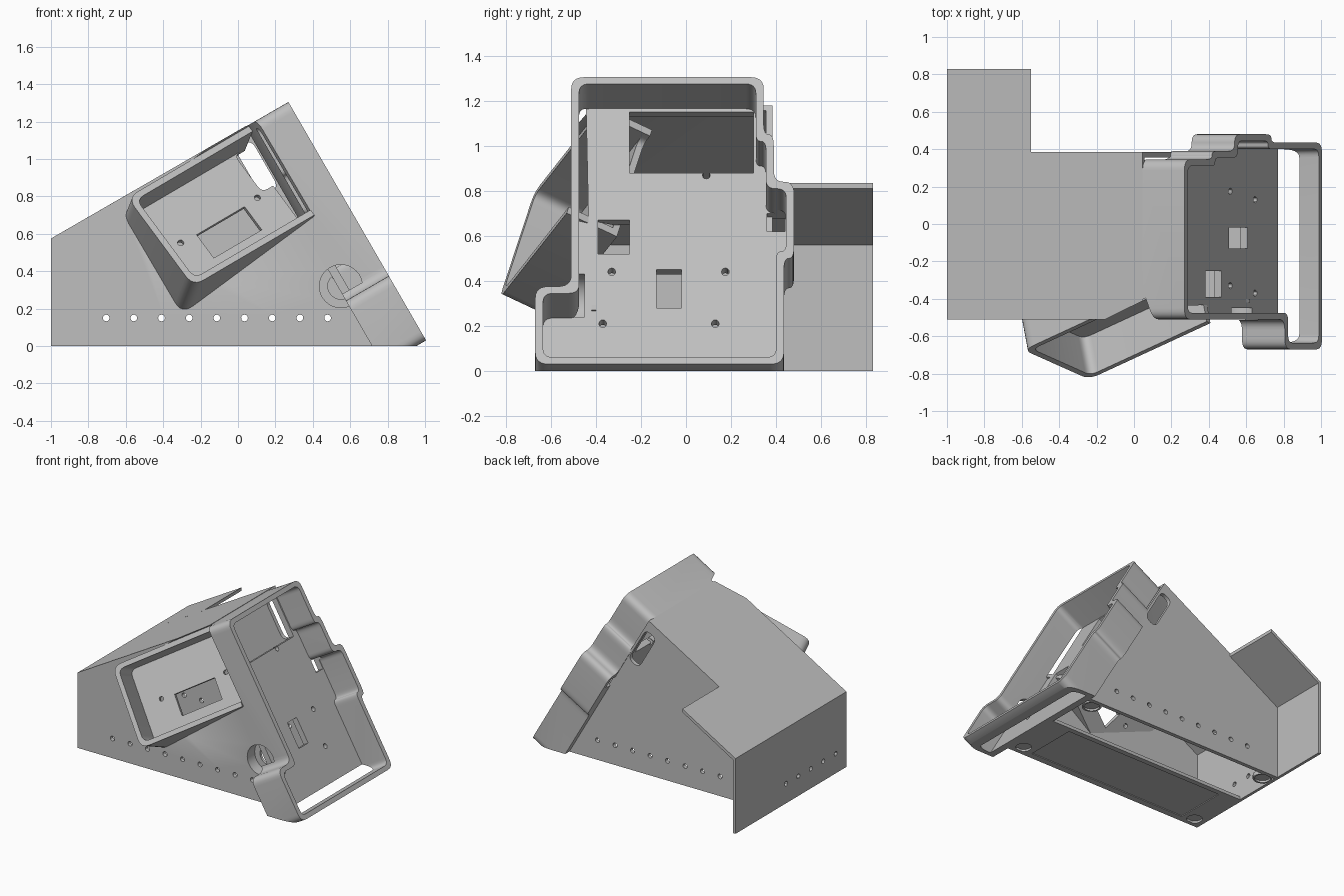
import bpy, bmesh, math
from mathutils import Matrix, Vector

cube = bpy.data.objects.get("Cube")
if cube:
    bpy.data.objects.remove(cube, do_unlink=True)

grey = bpy.data.materials.new("plain grey")
grey.use_nodes = True
grey.diffuse_color = (0.52, 0.52, 0.52, 1)
grey.node_tree.nodes["Principled BSDF"].inputs["Base Color"].default_value = (0.52, 0.52, 0.52, 1)


def frame(x, y, z, origin):
    m = Matrix((x, y, z)).transposed().to_4x4()
    m.translation = origin
    return m


def rounded(pts, radius, corners):
    out = []
    for i, p in enumerate(pts):
        p, a, b = Vector(p), Vector(pts[i - 1]), Vector(pts[(i + 1) % len(pts)])
        if radius == 0 or (corners is not None and i not in corners):
            out.append(p)
            continue
        da, db = a - p, b - p
        a = p + da.normalized() * min(radius, da.length * 0.48)
        b = p + db.normalized() * min(radius, db.length * 0.48)
        for k in range(7):
            t = k / 6
            out.append(a * (1 - t) ** 2 + p * 2 * t * (1 - t) + b * t * t)
    return out


def inset(pts, d):
    # Mitred inward offset of a counter-clockwise outline
    out = []
    for i, p in enumerate(pts):
        p = Vector(p)
        e1 = (p - Vector(pts[i - 1])).normalized()
        e2 = (Vector(pts[(i + 1) % len(pts)]) - p).normalized()
        n1, n2 = Vector((-e1.y, e1.x)), Vector((-e2.y, e2.x))
        out.append(p + (n1 + n2) * d / (1 + n1.dot(n2)))
    return out


def prism(name, pts, m, lo, hi, radius=0, corners=None):
    ring = rounded(pts, radius, corners)
    bm = bmesh.new()
    low = [bm.verts.new(m @ Vector((p[0], p[1], lo))) for p in ring]
    top = [bm.verts.new(m @ Vector((p[0], p[1], hi))) for p in ring]
    bm.faces.new(low)
    bm.faces.new(top)
    for i in range(len(ring)):
        j = (i + 1) % len(ring)
        bm.faces.new((low[i], low[j], top[j], top[i]))
    bmesh.ops.recalc_face_normals(bm, faces=bm.faces)
    mesh = bpy.data.meshes.new(name)
    bm.to_mesh(mesh)
    bm.free()
    mesh.materials.append(grey)
    ob = bpy.data.objects.new(name, mesh)
    bpy.context.collection.objects.link(ob)
    return ob


def rect(x0, x1, y0, y1):
    return [(x0, y0), (x1, y0), (x1, y1), (x0, y1)]


def circle(x, y, r, n=24):
    return [(x + r * math.cos(math.tau * i / n), y + r * math.sin(math.tau * i / n)) for i in range(n)]


def cut(ob, *cutters):
    for c in cutters:
        c.hide_render = True
        mod = ob.modifiers.new("cut", "BOOLEAN")
        mod.operation, mod.solver, mod.object = "DIFFERENCE", "EXACT", c
    graph = bpy.context.evaluated_depsgraph_get()
    mesh = bpy.data.meshes.new_from_object(ob.evaluated_get(graph))
    ob.modifiers.clear()
    ob.data = mesh
    for c in cutters:
        bpy.data.objects.remove(c, do_unlink=True)


# Working frames: side profile (x, z, depth y), plan, end wall, sloped tray, tilted screen pod
SIDE = frame((1, 0, 0), (0, 0, 1), (0, 1, 0), (0, 0, 0))
PLAN = Matrix.Identity(4)
END = frame((0, 1, 0), (0, 0, 1), (1, 0, 0), (0, 0, 0))
C, S = math.cos(math.radians(30)), 0.5
TRAY = frame((0, 1, 0), (-S, 0, C), (C, 0, S), (1.023, 0, 0))
u = Vector((0.80, 0.37, 0.47)).normalized()
n = u.cross(Vector((-0.586, 0.251, 0.77))).normalized()
POD = frame(u, n.cross(u), n, (-0.24, -0.83, 0.32))
POD_W, POD_H = 0.81, 0.61
pod_outline = rect(0, POD_W, 0, POD_H)
pod_inside = rect(0.035, POD_W + 0.2, 0.035, POD_H - 0.035)


def pod_space():
    return prism("pod_cutter", pod_outline, POD, -0.25, 0.6, 0.07, (0, 3))


# Hollow wedge body with rows of vent holes
body = prism("body", [(-1, 0), (-1, 0.575), (0.045, 1.178), (0.735, 0)], SIDE, -0.51, 0.385)
slot = [(x * 0.5 + y * C + 0.1, -x * C + y * 0.5 + 0.95) for x, y in rect(-0.15, 0.15, -0.05, 0.05)]
holes = [prism("hole", circle(-0.705 + i * 0.148, 0.15, 0.018, 12), SIDE, -0.6, 0.5) for i in range(9)]
holes += [prism("hole", circle(-0.38 + i * 0.15, 0.15, 0.018, 12), END, -1.1, -0.9) for i in range(5)]
cut(body,
    prism("hollow", [(-0.978, -0.1), (-0.978, 0.56), (0.2, 1.24), (1, -0.1)], SIDE, -0.48, 0.355),
    pod_space(),
    prism("back_slot", slot, SIDE, 0.3, 0.5, 0.048),
    prism("port", circle(0.55, 0.32, 0.115, 32), SIDE, -0.6, -0.45),
    *holes)

# Open wing continuing the roof and end wall to the rear
prism("rear_wing", [(-1, 0), (-1, 0.575), (-0.55, 0.835), (-0.55, 0.81), (-0.978, 0.56), (-0.978, 0)],
      SIDE, 0.36, 0.83)

# Sloped tray with stepped rim, clipped flat at the ground
outline = [(y, z / C) for y, z in (
    (-0.67, 0.03), (0.435, 0.03), (0.435, 0.5), (0.48, 0.5), (0.48, 0.84), (0.39, 0.84),
    (0.39, 1.05), (0.345, 1.05), (0.345, 1.305), (-0.51, 1.305), (-0.51, 0.375), (-0.67, 0.375))]
DEPTH = 0.22


def floor_cut(pts):
    # Cutter through the tray floor, from outline points as seen level from the side
    return prism("floor_cut", [(y, (z + DEPTH * S) / C) for y, z in pts], TRAY, -0.3, -0.19)


tray = prism("sloped_tray", outline, TRAY, -0.265, 0, 0.06)
cut(tray,
    prism("recess", inset(outline, 0.035), TRAY, -DEPTH, 0.1, 0.045),
    floor_cut([(-0.25, 0.88), (0.3, 0.88), (0.3, 1.15), (-0.25, 1.15)]),
    floor_cut(rect(-0.13, -0.02, 0.28, 0.45)),
    floor_cut(rect(-0.39, -0.25, 0.52, 0.67)),
    floor_cut(rect(0.36, 0.44, 0.62, 0.7)),
    *[floor_cut(circle(y, z, 0.017, 12)) for y, z in
      ((0.09, 0.87), (-0.33, 0.44), (0.175, 0.44), (-0.37, 0.21), (0.13, 0.21))],
    pod_space(),
    prism("port", circle(0.55, 0.32, 0.115, 32), SIDE, -0.512, -0.45),
    prism("ground_cut", rect(-2, 2, -2, 2), PLAN, -1, 0))

# Tilted screen dish, open towards the tray
dish = prism("screen_dish", pod_outline, POD, -0.25, 0, 0.07, (0, 3))
cut(dish,
    prism("recess", pod_inside, POD, -0.22, 0.1, 0.05, (0, 3)),
    prism("window", rect(0.285, 0.605, 0.14, 0.3), POD, -0.4, 0),
    prism("side_notch", rect(0.735, 0.95, 0.32, 0.575), POD, -0.4, -0.1, 0.04, (0, 3)),
    prism("screw", circle(0.183, 0.306, 0.017, 12), POD, -0.4, 0),
    prism("screw", circle(0.695, 0.306, 0.017, 12), POD, -0.4, 0))

# Walls joining the dish to the body front
hood = prism("screen_hood", pod_outline, POD, -0.44, -0.2, 0.07, (0, 3))
cut(hood,
    prism("hollow", pod_inside, POD, -0.6, 0.1, 0.05, (0, 3)),
    prism("inside_cut", rect(-2, 2, -2, 2), SIDE, -0.49, 1))

# Round port cup behind the front wall
cup = prism("port_cup", circle(0.55, 0.32, 0.125, 32), SIDE, -0.485, -0.4)
cut(cup,
    prism("bore", circle(0.55, 0.32, 0.115, 32), SIDE, -0.6, -0.42),
    prism("eye", circle(0.55, 0.32, 0.07), SIDE, -0.6, 0),
    prism("recess_clear", outline, TRAY, -0.25, 0.2))
prism("port_bar", [(0.5, 0.37), (0.52, 0.385), (0.62, 0.27), (0.6, 0.255)], SIDE, -0.42, -0.40)

# Bottom plate with a shallow panel, and foot cups at the corners
plate = prism("bottom_plate", rect(-0.99, 0.735, -0.5, -0.02), PLAN, 0, 0.025)
feet = [(x, y) for x in (-0.91, 0.64) for y in (-0.43, 0.305)]
cut(plate,
    prism("panel", rect(-0.82, 0.54, -0.46, -0.06), PLAN, -0.1, 0.006),
    *[prism("foot_cut", circle(x, y, 0.055), PLAN, -0.1, 0.015) for x, y in feet if y < 0])
for x, y in feet:
    foot = prism("foot_cup", circle(x, y, 0.068), PLAN, 0, 0.03)
    cut(foot, prism("foot_cut", circle(x, y, 0.055), PLAN, -0.1, 0.015))

# Smooth the rounded corners, keep real edges sharp
for ob in bpy.context.collection.objects:
    if ob.type == "MESH":
        ob.data.shade_smooth()
        ob.data.set_sharp_from_angle(angle=math.radians(30))
